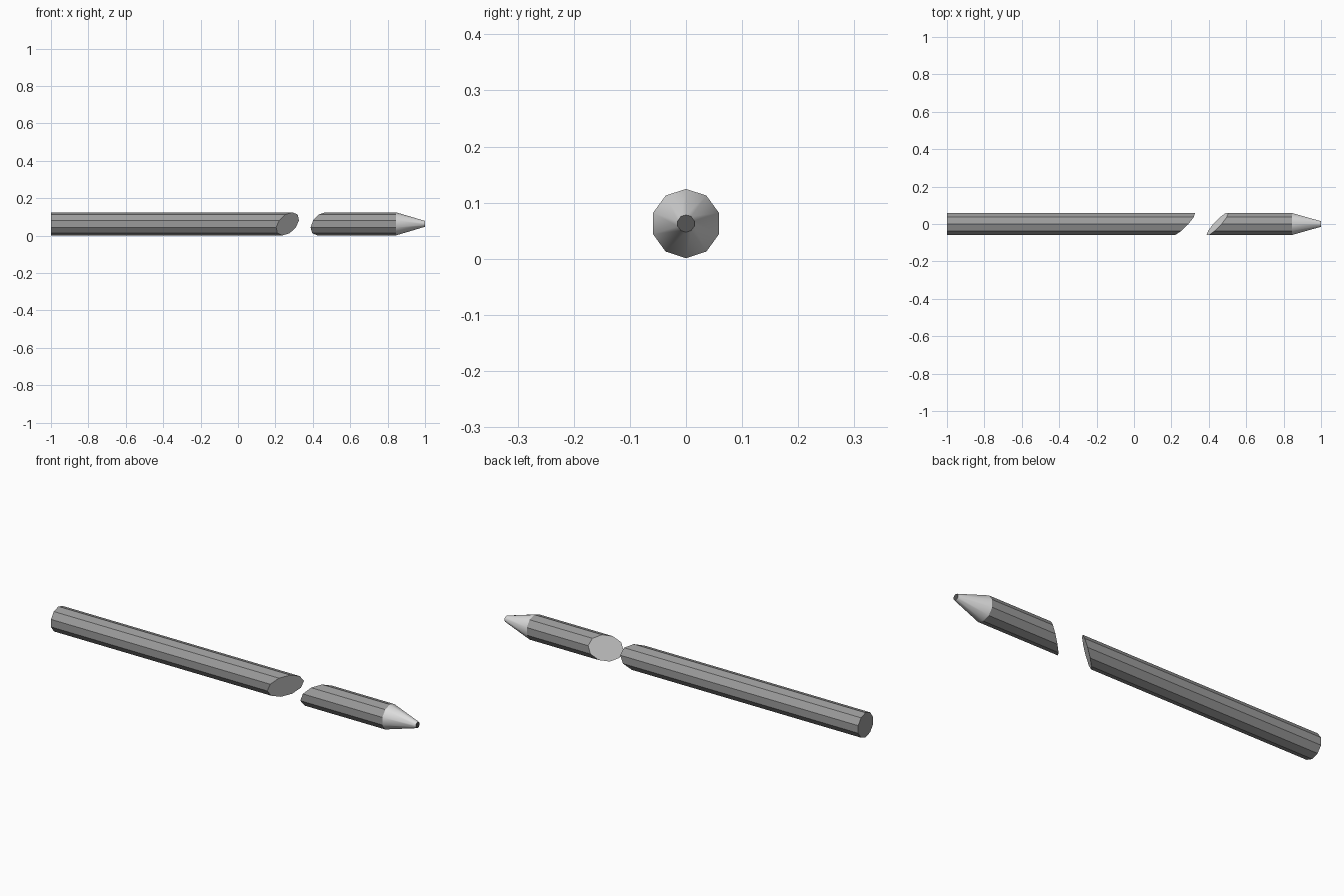
import bpy, bmesh, math

if "Cube" in bpy.data.objects:
    bpy.data.objects.remove(bpy.data.objects["Cube"])

SIDES, RADIUS, HEIGHT = 10, 0.0617, 0.0628


def material(name, v):
    m = bpy.data.materials.new(name)
    m.diffuse_color = (v, v, v, 1)
    m.use_nodes = True
    m.node_tree.nodes["Principled BSDF"].inputs["Base Color"].default_value = m.diffuse_color
    return m


PAINT = material("grey_paint", 0.33)
WOOD = material("pale_wood", 0.72)
LEAD = material("dark_lead", 0.09)


def tube(name, rings, mats, side_mat, caps, smooth=()):
    """Skin rings of (x, radius, slope_y, slope_z) along x; caps = (start, end) material or None."""
    bm = bmesh.new()
    loops = []
    for x, r, sy, sz in rings:
        loop = []
        for i in range(SIDES):
            a = math.pi / 2 + math.tau * i / SIDES
            y, z = r * math.cos(a), r * math.sin(a)
            loop.append(bm.verts.new((x + sy * y + sz * z, y, z + HEIGHT)))
        loops.append(loop)
    for s in range(len(loops) - 1):
        for i in range(SIDES):
            j = (i + 1) % SIDES
            f = bm.faces.new((loops[s][i], loops[s][j], loops[s + 1][j], loops[s + 1][i]))
            f.material_index = side_mat[s]
            f.smooth = s in smooth
    # Flat end faces
    for loop, cap in zip((loops[0], loops[-1]), caps):
        bm.faces.new(loop).material_index = cap
    bmesh.ops.recalc_face_normals(bm, faces=bm.faces[:])
    # Keep the edges around ends and between sections sharp
    for e in bm.edges:
        if len({f.material_index for f in e.link_faces}) > 1:
            e.smooth = False
    me = bpy.data.meshes.new(name)
    bm.to_mesh(me)
    bm.free()
    for m in mats:
        me.materials.append(m)
    ob = bpy.data.objects.new(name, me)
    bpy.context.collection.objects.link(ob)
    return ob


# Long rear half, ending in a slanted bare-wood break
tube("rear_half", [(-1, RADIUS, 0, 0), (0.265, RADIUS, 0.9, 0.43)],
     [PAINT, WOOD], [0], (0, 1))

# Short front half: slanted break, painted barrel, sharpened wood cone, lead tip
tube("front_half", [(0.446, RADIUS, 0.87, 0.36), (0.845, RADIUS, 0, 0), (1, 0.0155, 0, 0)],
     [PAINT, WOOD, LEAD], [0, 1], (1, 2), smooth=(1,))
